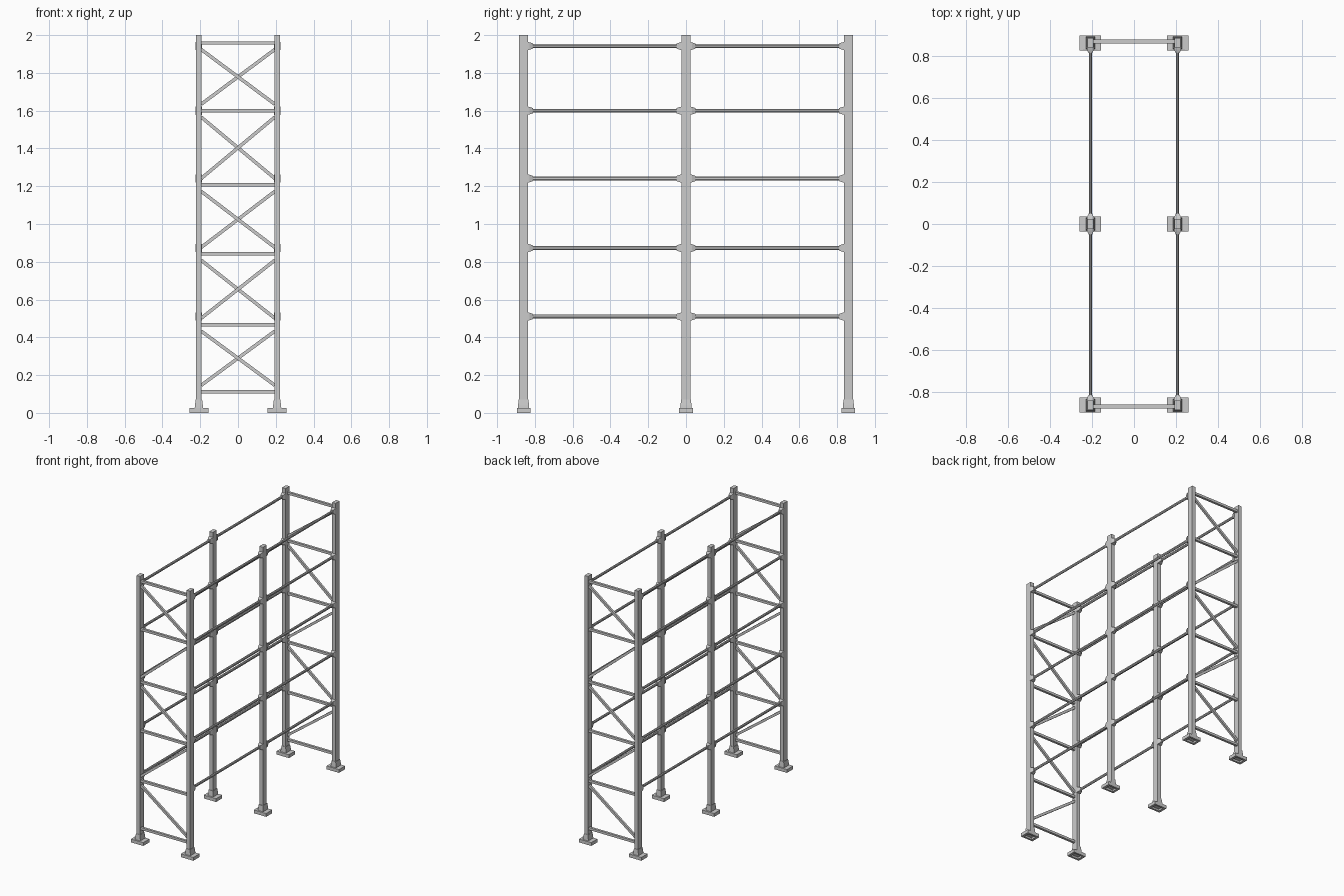
import bpy, bmesh, math
from mathutils import Vector

if "Cube" in bpy.data.objects:
    bpy.data.objects.remove(bpy.data.objects["Cube"])

PX, PY = 0.207, 0.86            # post positions
BEAM_Z = [0.51, 0.873, 1.241, 1.60, 1.942]
TIE_Z = [0.112, 0.467, 0.842, 1.207, 1.60, 1.958]

def finish(name, bm):
    bmesh.ops.recalc_face_normals(bm, faces=bm.faces)
    me = bpy.data.meshes.new(name)
    bm.to_mesh(me)
    bm.free()
    ob = bpy.data.objects.new(name, me)
    bpy.context.collection.objects.link(ob)
    return ob

def loft(bm, rings):
    """Skin a list of vertex rings; closing caps are added at both ends."""
    vs = [[bm.verts.new(p) for p in r] for r in rings]
    n = len(vs[0])
    for a, b in zip(vs, vs[1:]):
        for i in range(n):
            bm.faces.new((a[i], a[(i + 1) % n], b[(i + 1) % n], b[i]))
    bm.faces.new(vs[0])
    bm.faces.new(vs[-1])

def rect(cx, cy, w, d, z):
    return [(cx + sx * w / 2, cy + sy * d / 2, z)
            for sx, sy in ((-1, -1), (1, -1), (1, 1), (-1, 1))]

def bar(bm, a, b, thick, depth):
    """Rectangular bar in an xz plane, depth along y."""
    a, b = Vector(a), Vector(b)
    y = Vector((0, 1, 0))
    s = (b - a).normalized().cross(y)
    loft(bm, [[p + s * i * thick / 2 + y * j * depth / 2
               for i, j in ((-1, -1), (1, -1), (1, 1), (-1, 1))] for p in (a, b)])

def ring_y(x, y, z, w, h, n=8):
    """Octagonal section facing along y."""
    k = 1 / math.cos(math.pi / n)
    return [(x + w / 2 * k * math.cos((i + .5) * math.tau / n), y,
             z + h / 2 * k * math.sin((i + .5) * math.tau / n)) for i in range(n)]

def rect_y(x, y, z, w, h):
    return [(x + i * w / 2, y, z + j * h / 2)
            for i, j in ((-1, -1), (1, -1), (1, 1), (-1, 1))]

for sx, side in ((-1, "left"), (1, "right")):
    x = sx * PX
    for y, place in ((-PY, "front"), (0, "middle"), (PY, "back")):
        # upright post
        bm = bmesh.new()
        loft(bm, [rect(x, y, 0.029, 0.046, z) for z in (0.02, 2.0)])
        finish(f"{place}_{side}_post", bm)
        # foot plate with recessed underside and tapered socket
        bm = bmesh.new()
        loft(bm, [rect(x, y, 0.065, 0.044, 0.014), rect(x, y, 0.065, 0.044, 0.0),
                  rect(x, y, 0.102, 0.072, 0.0), rect(x, y, 0.102, 0.072, 0.025),
                  rect(x, y, 0.044, 0.060, 0.027), rect(x, y, 0.042, 0.058, 0.04),
                  rect(x, y, 0.034, 0.052, 0.07)])
        finish(f"{place}_{side}_foot", bm)
    # shelf beams with end connectors
    for y0, y1, bay in ((-PY, 0, "front"), (0, PY, "back")):
        a, b = y0 + 0.023, y1 - 0.023
        for k, z in enumerate(BEAM_Z):
            bm = bmesh.new()
            loft(bm, [ring_y(x, t, z, 0.014, 0.02) for t in (a, b)])
            for e, d in ((a, 1), (b, -1)):
                loft(bm, [rect_y(x, e - d * 0.002, z, 0.035, 0.044),
                          rect_y(x, e + d * 0.008, z, 0.033, 0.04),
                          rect_y(x, e + d * 0.026, z, 0.018, 0.028)])
            finish(f"{bay}_{side}_beam_{k + 1}", bm)

# end frames: horizontal ties and zigzag braces, the back one turned half round
for s, place in ((1, "front"), (-1, "back")):
    y = -s * (PY + 0.006)
    e = PX - 0.012
    for k, z in enumerate(TIE_Z):
        bm = bmesh.new()
        bar(bm, (-e, y, z), (e, y, z), 0.018, 0.018)
        finish(f"{place}_tie_{k + 1}", bm)
    for k, (z0, z1) in enumerate(zip(TIE_Z, TIE_Z[1:])):
        d = s * (1 if k % 2 == 0 else -1)
        bm = bmesh.new()
        bar(bm, (-d * e, y, z1 - 0.034), (d * e, y, z0 + 0.034), 0.018, 0.016)
        finish(f"{place}_brace_{k + 1}", bm)
